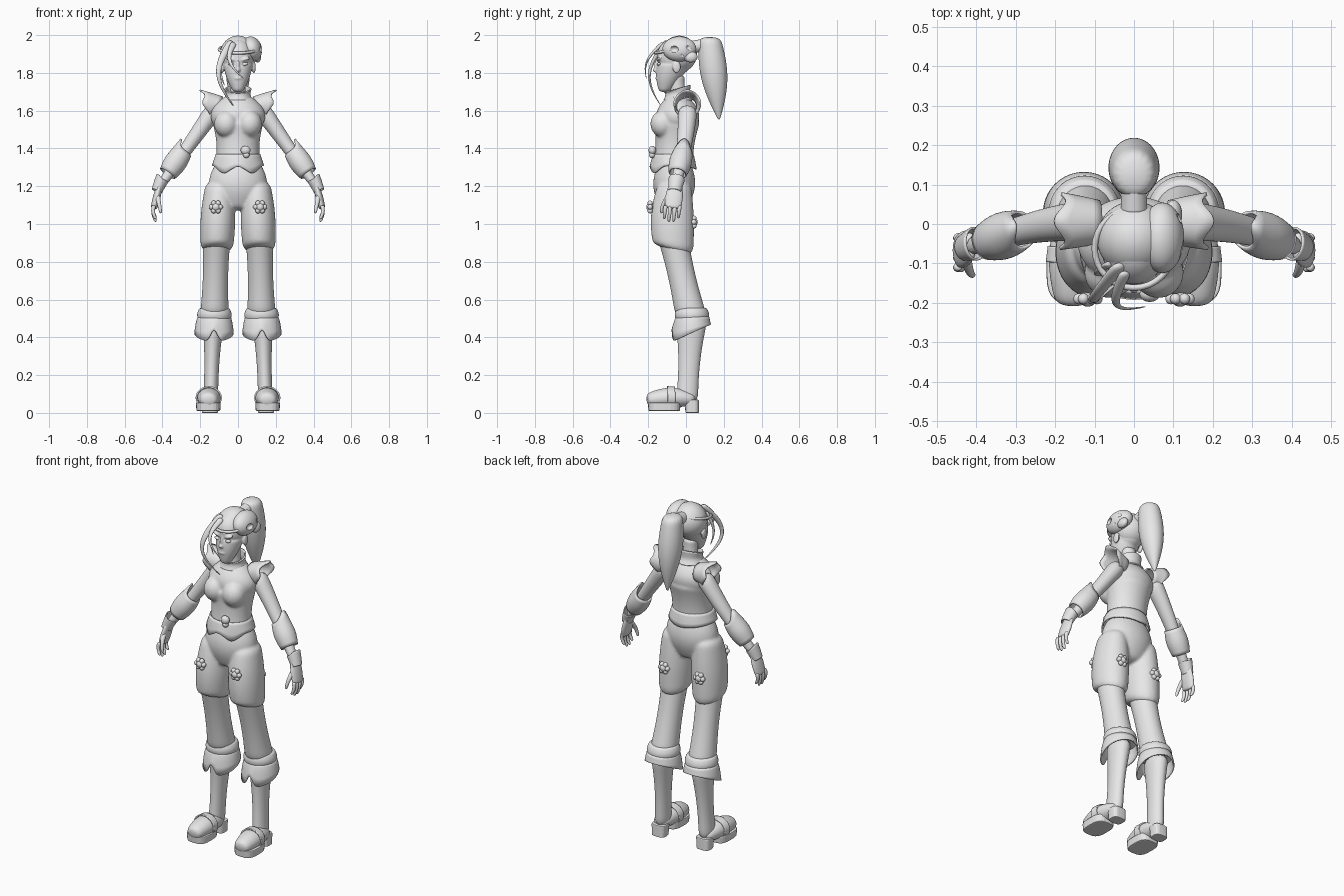
import bpy, bmesh, math
from mathutils import Vector, Matrix

cube = bpy.data.objects.get("Cube")
if cube:
    bpy.data.objects.remove(cube, do_unlink=True)

X, Y, Z = Vector((1, 0, 0)), Vector((0, 1, 0)), Vector((0, 0, 1))
FRONT = 1.5 * math.pi

grey = bpy.data.materials.new("plain_grey")
grey.use_nodes = True
grey.diffuse_color = (0.8, 0.8, 0.8, 1)
grey.node_tree.nodes["Principled BSDF"].inputs["Base Color"].default_value = grey.diffuse_color


def loft(bm, centres, widths, deep=1.0, sides=16, path=True, ref=Y, hem=None, brim=None, caps=True, power=1.0):
    """Skin elliptical rings; path=False keeps them level, hem and brim shape the end edges."""
    last = len(centres) - 1
    loops = []
    for i, (centre, width) in enumerate(zip(centres, widths)):
        along = Z
        if path:
            along = (centres[min(i + 1, last)] - centres[max(i - 1, 0)]).normalized()
        v = (ref - along * ref.dot(along)).normalized()
        u = v.cross(along)
        edge = hem if i == last else brim if i == 0 else None
        loop = []
        for k in range(sides):
            angle = math.tau * k / sides
            c, s = (math.copysign(abs(f) ** power, f) for f in (math.cos(angle), math.sin(angle)))
            point = centre + u * width * c + v * width * deep * s
            loop.append(bm.verts.new(point + along * edge(angle) if edge else point))
        loops.append(loop)
    for low, high in zip(loops, loops[1:]):
        for k in range(sides):
            n = (k + 1) % sides
            bm.faces.new((low[k], low[n], high[n], high[k]))
    if caps:
        bm.faces.new(loops[0])
        bm.faces.new(loops[-1])
    return bm


def limb(bm, start, end, width, end_width, swell=0.0, bow=(0, 0, 0), steps=6, **options):
    """Tapered tube whose middle swells in width and bows sideways."""
    start, end, bow = Vector(start), Vector(end), Vector(bow)
    centres, widths = [], []
    for i in range(steps + 1):
        f = i / steps
        arch = math.sin(math.pi * f)
        centres.append(start.lerp(end, f) + bow * arch)
        widths.append(width + (end_width - width) * f + swell * arch)
    return loft(bm, centres, widths, **options)


def level(bm, *args, **options):
    """Limb with horizontal rings."""
    return limb(bm, *args, path=False, **options)


def blob(bm, place, size, turn=0.0):
    matrix = Matrix.Translation(place) @ Matrix.Rotation(turn, 4, "Y") @ Matrix.Diagonal((*size, 1))
    bmesh.ops.create_uvsphere(bm, u_segments=20, v_segments=12, radius=1, matrix=matrix)
    return bm


def finish(name, bm, sub=2, mirror=False, voxel=0.0, thick=0.0, bevel=0.0, soften=5):
    bmesh.ops.recalc_face_normals(bm, faces=bm.faces)
    mesh = bpy.data.meshes.new(name)
    bm.to_mesh(mesh)
    bm.free()
    mesh.materials.append(grey)
    for face in mesh.polygons:
        face.use_smooth = not bevel
    obj = bpy.data.objects.new(name, mesh)
    bpy.context.scene.collection.objects.link(obj)
    if bevel:
        mod = obj.modifiers.new("bevel", "BEVEL")
        mod.width, mod.segments = bevel, 2
    if sub:
        mod = obj.modifiers.new("subdivide", "SUBSURF")
        mod.levels = mod.render_levels = sub
    if thick:
        mod = obj.modifiers.new("thickness", "SOLIDIFY")
        mod.thickness, mod.offset = thick, 0
    if mirror:
        obj.modifiers.new("mirror", "MIRROR").use_mirror_merge = False
    if voxel:
        mod = obj.modifiers.new("blend", "REMESH")
        mod.mode, mod.voxel_size, mod.use_smooth_shade = "VOXEL", voxel, True
        mod = obj.modifiers.new("soften", "SMOOTH")
        mod.factor, mod.iterations = 0.5, soften
    return obj


new = bmesh.new
shell = dict(sides=24, caps=False)

# Trousers: pelvis and baggy thighs blended into one skin, hem lower at the back
bm = level(new(), (0, -.06, 1.34), (0, -.065, 1.07), .11, .09, .06, deep=.72)
level(bm, (.1, -.06, 1.23), (.112, -.065, .85), .07, .086, .016, bow=(0, -.01, 0), deep=1.24,
      hem=lambda a: -.04 * math.sin(a))
finish("trousers", bm, mirror=True, voxel=.008)

# Lower legs and boots
bm = level(new(), (.113, -.075, .95), (.125, .03, .5), .077, .079, -.01, deep=1.1)
finish("lower_leg", bm, mirror=True)
bm = level(new(), (.13, .03, .5), (.146, .005, .05), .06, .041, -.01, deep=1.45)
finish("boot_shaft", bm, mirror=True)
bm = limb(new(), (.15, .05, .07), (.157, -.21, .065), .035, .042, .026, bow=(0, 0, .013), deep=.85, ref=Z)
finish("shoe_upper", bm, mirror=True)
bm = limb(new(), (.153, -.06, .08), (.155, -.1, .08), .063, .066, steps=2, deep=.88, ref=Z, **shell)
finish("shoe_strap", bm, mirror=True, thick=.008)
bm = level(new(), (.157, -.115, .01), (.157, -.115, .055), .063, .066, steps=1, deep=1.32, sides=24, power=.65)
finish("shoe_sole", bm, sub=0, mirror=True, bevel=.006)
bm = level(new(), (.148, .033, 0), (.147, .03, .07), .042, .045, steps=1, deep=.85, sides=24, power=.6)
finish("shoe_heel", bm, sub=0, mirror=True, bevel=.005)


# Boot cuffs: rolled band and flared skirt split at the front
def cuff_hem(angle):
    slit = max(0, 1 - abs(angle - FRONT) / .3)
    return .045 * math.sin(angle) - .018 + .08 * slit


bm = level(new(), (.125, .03, .56), (.125, .033, .48), .078, .082, .014)
finish("cuff_band", bm, mirror=True)
bm = level(new(), (.126, .035, .51), (.127, .028, .44), .084, .101, .003, steps=2,
           sides=32, caps=False, hem=cuff_hem)
finish("cuff_skirt", bm, sub=1, mirror=True, thick=.008)

# Trouser rosettes, front and back: a button ringed by petals
bm = new()
for place in ((.117, -.19, 1.09), (.117, .042, 1.01)):
    blob(bm, place, (.022, .02, .022))
    for k in range(6):
        spoke = Matrix.Rotation(math.tau * k / 6, 3, "Y") @ X
        blob(bm, Vector(place) + spoke * .023, (.014, .014, .014))
finish("rosette", bm, sub=0, mirror=True)

# Fitted bodice with bust
bm = level(new(), (0, -.07, 1.3), (0, -.045, 1.56), .122, .144, -.016, deep=.9)
level(bm, (0, -.042, 1.52), (0, -.045, 1.69), .135, .05, .05, deep=.78)
for side in (-1, 1):
    blob(bm, (side * .062, -.122, 1.53), (.066, .068, .072))
finish("bodice", bm, voxel=.008)


# Bodice hem with two points at the front and a short tail
def bodice_hem(angle):
    points = sum(max(0, 1 - abs(angle - FRONT - side * .6) / .55) for side in (-1, 1))
    tail = max(0, 1 - abs(angle - math.pi / 2) / 1.3)
    return -.045 * points - .02 * tail


bm = level(new(), (0, -.067, 1.37), (0, -.068, 1.308), .115, .135, steps=2, deep=.9,
           sides=32, caps=False, hem=bodice_hem)
finish("bodice_hem", bm, sub=1, thick=.008)

# Small skull badge on the waist
bm = blob(new(), (.04, -.178, 1.39), (.026, .02, .024))
blob(bm, (.044, -.18, 1.365), (.017, .016, .016))
finish("waist_badge", bm, sub=0)

# Neck and standing collar, higher at the back
finish("neck", level(new(), (0, -.04, 1.64), (0, -.05, 1.79), .05, .043, -.006))
bm = level(new(), (0, -.04, 1.655), (0, -.047, 1.715), .076, .068, -.01, steps=4,
           hem=lambda a: .02 * math.sin(a), **shell)
finish("collar", bm, thick=.008)

# Head with jaw, nose, lips, brows and ears blended in
bm = blob(new(), (0, -.056, 1.885), (.086, .1, .1))
level(bm, (0, -.115, 1.697), (0, -.065, 1.86), .025, .083, .01, deep=1.1)
blob(bm, (0, -.16, 1.815), (.013, .017, .012))
blob(bm, (0, -.155, 1.84), (.009, .014, .028))
blob(bm, (0, -.15, 1.772), (.024, .012, .011))
for side in (-1, 1):
    blob(bm, (side * .036, -.142, 1.872), (.03, .014, .01), side * -.3)
    blob(bm, (side * .084, -.05, 1.83), (.01, .022, .032))
finish("head", bm, voxel=.005, soften=3)
finish("eye", blob(new(), (.035, -.143, 1.846), (.019, .01, .009), -.2), sub=0, mirror=True)

# Hair: swept cap, tie, ponytail and front locks
finish("hair_cap", blob(new(), (0, -.036, 1.9), (.097, .097, .098)), sub=1)
finish("hair_tie", limb(new(), (0, .03, 1.935), (0, .1, 1.95), .035, .032, ref=X))
finish("ponytail", level(new(), (0, .125, 1.993), (0, .175, 1.55), .052, .004, .036, steps=8, deep=1.12))
for name, root, tip, width, bow in (
        ("long_lock", (-.03, -.1, 1.97), (-.02, -.13, 1.62), .024, (-.08, -.08, 0)),
        ("short_lock", (-.02, -.12, 1.96), (.03, -.21, 1.77), .018, (-.05, -.04, 0)),
        ("side_lock", (-.06, -.1, 1.94), (-.07, -.13, 1.73), .015, (-.03, -.01, 0))):
    finish(name, limb(new(), root, tip, width, .002, bow=bow, steps=8, sides=10, deep=.6))

# Headband holding the mask
turns = [math.tau * k / 32 for k in range(33)]
band = [Vector((0, -.062, 1.925)) + X * .1 * math.cos(a) + (Y * .1 + Z * .02) * math.sin(a) for a in turns]
finish("headband", loft(new(), band, [.008] * len(band), sides=8, ref=Z, caps=False), sub=0)

# Tilted half mask with hollow eyes and nose
mask = finish("mask", blob(new(), (.072, -.035, 1.926), (.056, .092, .068), -.25), sub=1)
bm = blob(new(), (.132, -.065, 1.925), (.025, .026, .019))
blob(bm, (.127, .018, 1.935), (.02, .018, .016))
blob(bm, (.13, -.02, 1.89), (.012, .01, .012))
cutter = finish("mask_eye_cutter", bm, sub=0)
cutter.hide_render = True
cutter.hide_set(True)
cut = mask.modifiers.new("eyes", "BOOLEAN")
cut.operation, cut.object = "DIFFERENCE", cutter
finish("mask_jaw", blob(new(), (.1, .025, 1.885), (.022, .036, .03), -.2), sub=0)

# Arms, flared shoulder wings and forearm cuffs
bm = limb(new(), (.115, .01, 1.62), (.42, -.06, 1.19), .05, .023, bow=(0, .014, 0), deep=1.08)
finish("arm", bm, mirror=True)
bm = limb(new(), (.09, .005, 1.622), (.175, .007, 1.636), .05, .067, steps=2, deep=1.05,
          hem=lambda a: .014 * math.cos(4 * a) - .028 * math.cos(a), **shell)
finish("shoulder_wing", bm, sub=1, mirror=True, thick=.008)
bm = limb(new(), (.29, -.015, 1.385), (.372, -.044, 1.268), .046, .045, .012, steps=4,
          brim=lambda a: -.05 * max(0, -math.cos(a)) ** 3, **shell)
finish("forearm_cuff", bm, sub=1, mirror=True, thick=.008)

# Gloved hands: palm, four fingers and thumb
bm = limb(new(), (.413, -.055, 1.21), (.446, -.07, 1.08), .015, .018, .004, deep=2.3)
for k, reach in enumerate((1.035, 1.02, 1.02, 1.04)):
    y = .025 * k - .108
    limb(bm, (.445, y, 1.1), (.434, y - .008, reach - .01), .013, .008, bow=(.01, 0, 0), steps=4, sides=8)
limb(bm, (.428, -.08, 1.16), (.408, -.13, 1.055), .016, .008, bow=(0, -.015, 0), steps=4, sides=8)
finish("glove", bm, mirror=True)
bm = limb(new(), (.404, -.05, 1.235), (.43, -.06, 1.175), .034, .026, steps=3, deep=1.2,
          brim=lambda a: -.018 * max(0, -math.cos(a)), **shell)
finish("glove_cuff", bm, mirror=True, thick=.006)
